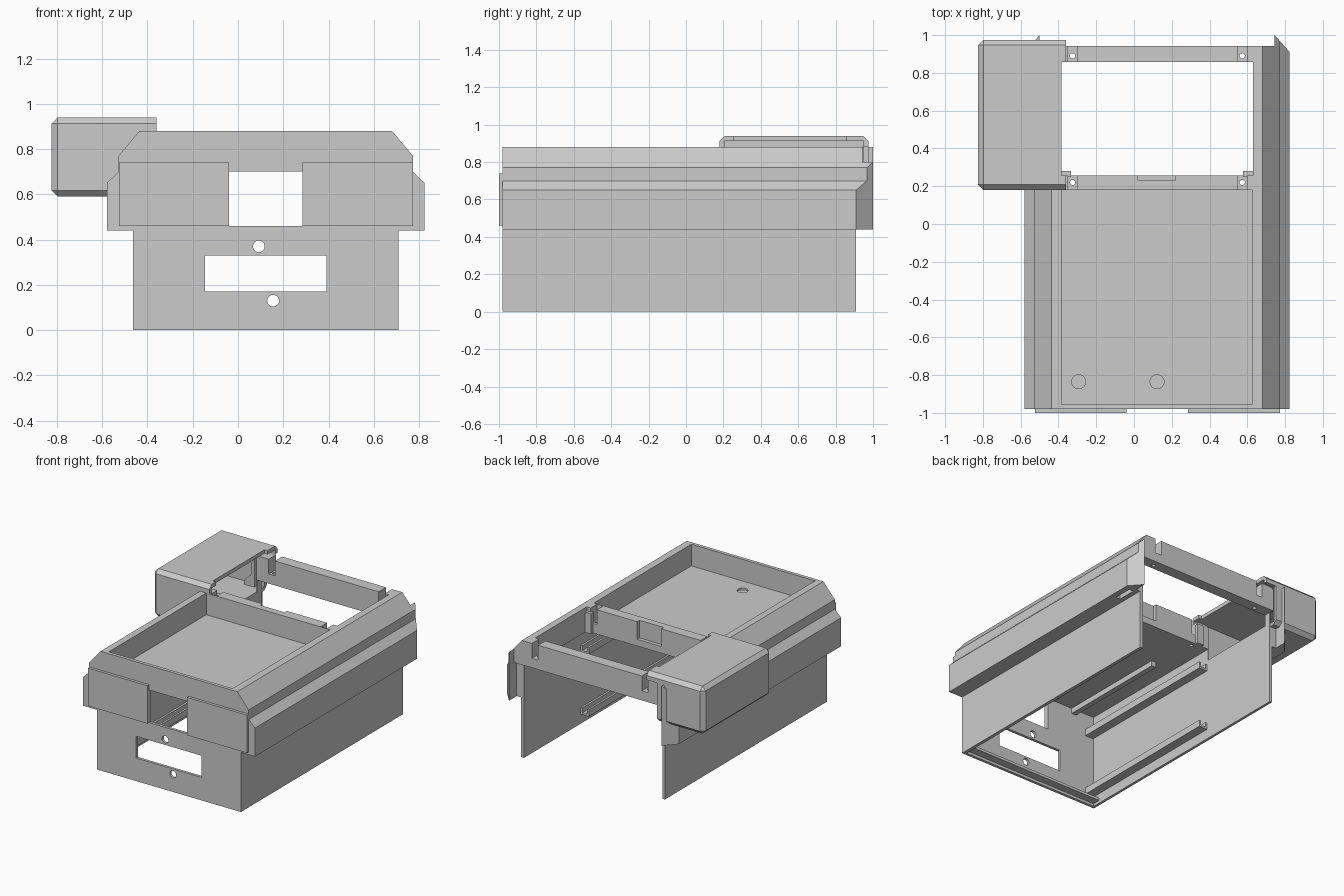
import bpy, bmesh
from math import pi
from mathutils import Matrix

if "Cube" in bpy.data.objects:
    bpy.data.objects.remove(bpy.data.objects["Cube"])

CX = 0.1225  # middle plane of the main housing

grey = bpy.data.materials.new("plain grey")
grey.use_nodes = True
grey.diffuse_color = (0.6, 0.6, 0.6, 1)
grey.node_tree.nodes["Principled BSDF"].inputs["Base Color"].default_value = (0.6, 0.6, 0.6, 1)


def finish(name, bm):
    bmesh.ops.recalc_face_normals(bm, faces=bm.faces)
    me = bpy.data.meshes.new(name)
    bm.to_mesh(me)
    bm.free()
    me.materials.append(grey)
    ob = bpy.data.objects.new(name, me)
    bpy.context.collection.objects.link(ob)
    return ob


def box(name, x, y, z, chamfer=0):
    bm = bmesh.new()
    bmesh.ops.create_cube(bm, size=1)
    for v in bm.verts:
        v.co = [r[0] if c < 0 else r[1] for c, r in zip(v.co, (x, y, z))]
    if chamfer:  # every edge except those round the +x side
        edges = [e for e in bm.edges if min(v.co.x for v in e.verts) < x[1] - 0.01]
        bmesh.ops.bevel(bm, geom=edges, offset=chamfer, segments=1, affect='EDGES')
    return finish(name, bm)


def prism(name, points, move):
    """Extrude a flat outline by the vector 'move'."""
    bm = bmesh.new()
    face = bm.faces.new([bm.verts.new(p) for p in points])
    ext = bmesh.ops.extrude_face_region(bm, geom=[face])
    bmesh.ops.translate(bm, vec=move, verts=[g for g in ext["geom"] if isinstance(g, bmesh.types.BMVert)])
    return finish(name, bm)


def rod(name, centre, radius, length, along_y=False):
    bm = bmesh.new()
    turn = Matrix.Rotation(pi / 2, 4, 'X') if along_y else Matrix()
    bmesh.ops.create_cone(bm, cap_ends=True, segments=24, radius1=radius, radius2=radius,
                          depth=length, matrix=Matrix.Translation(centre) @ turn)
    return finish(name, bm)


def combine(ob, tools, op):
    """Apply boolean tools one by one, then remove them."""
    for t in tools:
        mod = ob.modifiers.new("bool", 'BOOLEAN')
        mod.operation, mod.object, mod.solver = op, t, 'EXACT'
    bpy.context.view_layer.update()
    me = bpy.data.meshes.new_from_object(ob.evaluated_get(bpy.context.evaluated_depsgraph_get()))
    ob.modifiers.clear()
    ob.data = me
    for t in tools:
        bpy.data.objects.remove(t)


# Main housing: stepped hood outline over a narrower skirt
half = [(0.587, 0), (0.587, 0.44), (0.702, 0.44), (0.702, 0.65), (0.651, 0.70), (0.651, 0.77), (0.558, 0.88)]
outline = [(CX + w, -0.98, z) for w, z in half] + [(CX - w, -0.98, z) for w, z in reversed(half)]
housing = prism("housing", outline, (0, 1.89, 0))
hood = [p for p in outline if p[2] >= 0.70]
combine(housing, [prism("hood_end", [(x, 0.85, z) for x, y, z in hood], (0, 0.093, 0))], 'UNION')

cuts = [
    box("inside", (-0.445, 0.685), (-0.96, 2), (-1, 0.70)),
    box("tray", (-0.385, 0.625), (-0.955, 0.18), (0.72, 1)),
    box("rear_opening", (-0.385, 0.63), (0.257, 0.858), (0.5, 1)),
    box("window", (-0.04, 0.285), (-1.1, -0.9), (0.46, 0.70)),
    box("slot", (-0.145, 0.39), (-1.1, -0.9), (0.17, 0.33)),
    box("beam_pocket", (0.02, 0.22), (0.23, 0.3), (0.75, 1)),
    box("side_cavity", (-0.8, -0.45), (0.205, 0.95), (0.615, 0.92)),
    box("side_mouth", (-0.46, -0.38), (0.257, 0.858), (0.615, 0.93)),
    box("flange_slot", (0.745, 0.78), (0.74, 0.88), (0.4, 0.5)),
    rod("upper_hole", (0.092, -0.97, 0.37), 0.026, 0.2, True),
    rod("lower_hole", (0.155, -0.97, 0.13), 0.026, 0.2, True),
]
# Screw notches across both cross beams
for x in (-0.325, 0.573):
    for y0, y1, yc in ((0.181, 0.27, 0.22), (0.85, 0.96, 0.89)):
        cuts.append(box("notch", (x - 0.025, x + 0.025), (y0, y1), (0.77, 1)))
        cuts.append(rod("screw_hole", (x, yc, 0.75), 0.014, 0.4))
# Shallow round dimples in the tray floor
for x in (-0.293, 0.122):
    cuts.append(rod("dimple", (x, -0.835, 0.725), 0.037, 0.036))
combine(housing, cuts, 'DIFFERENCE')

# Raised front plates beside the window
box("front_plate_right", (-0.525, -0.04), (-1, -0.978), (0.46, 0.74))
box("front_plate_left", (0.285, 0.773), (-1, -0.978), (0.46, 0.74))

# Slanted rear tips of the side flanges, inner rails and opening stops
for side, label, peak in ((1, "left", 0.80), (-1, "right", 0.88)):
    def mx(w):
        return CX + side * w

    def span(a, b):
        return tuple(sorted((mx(a), mx(b))))

    section = [(0.622, 0.44), (0.702, 0.44), (0.702, 0.65), (0.651, 0.70), (0.651, peak - 0.03), (0.622, peak)]
    tip = prism("flange_tip_" + label, [(mx(w), 0.905, z) for w, z in section], (0, 0.095, 0))
    slant = [(0.702, 0.91), (0.622, 1.0), (0.622, 1.1), (0.80, 1.1), (0.80, 0.91)]
    combine(tip, [prism("slant", [(mx(w), y, 0.3) for w, y in slant], (0, 0, 0.7))], 'DIFFERENCE')
    # Channel rails: a flat web with an upright lip on its free edge and one by the wall
    for z in (0.07, 0.53):
        box("rail_web_" + label, span(0.563, 0.495), (-0.96, 0.25), (z, z + 0.014))
        box("rail_lip_" + label, span(0.51, 0.495), (-0.96, 0.25), (z + 0.012, z + 0.05))
        box("rail_back_" + label, span(0.563, 0.548), (-0.96, 0.25), (z + 0.012, z + 0.05))
    box("opening_stop_" + label, span(0.507, 0.455), (0.25, 0.28), (0.70, 0.85))

# Rail below the tray and ledge behind the front wall
box("tray_rail", (-0.29, -0.25), (-0.96, -0.11), (0.66, 0.705))
box("front_ledge", (-0.45, 0.69), (-0.965, -0.90), (0.02, 0.04))

# Hollow side box, open towards the rear opening
side_box = box("side_box", (-0.825, -0.36), (0.18, 0.975), (0.59, 0.94), 0.028)
combine(side_box, [
    box("cavity", (-0.8, -0.3), (0.205, 0.95), (0.615, 0.912)),
    box("opening_gap", (-0.385, -0.3), (0.257, 0.858), (0.5, 1.1)),
    box("lower_gap", (-0.448, -0.3), (0.1, 0.944), (0.5, 0.70)),
    box("rear_gap", (-0.448, -0.3), (0.944, 1.1), (0.5, 0.88)),
], 'DIFFERENCE')
